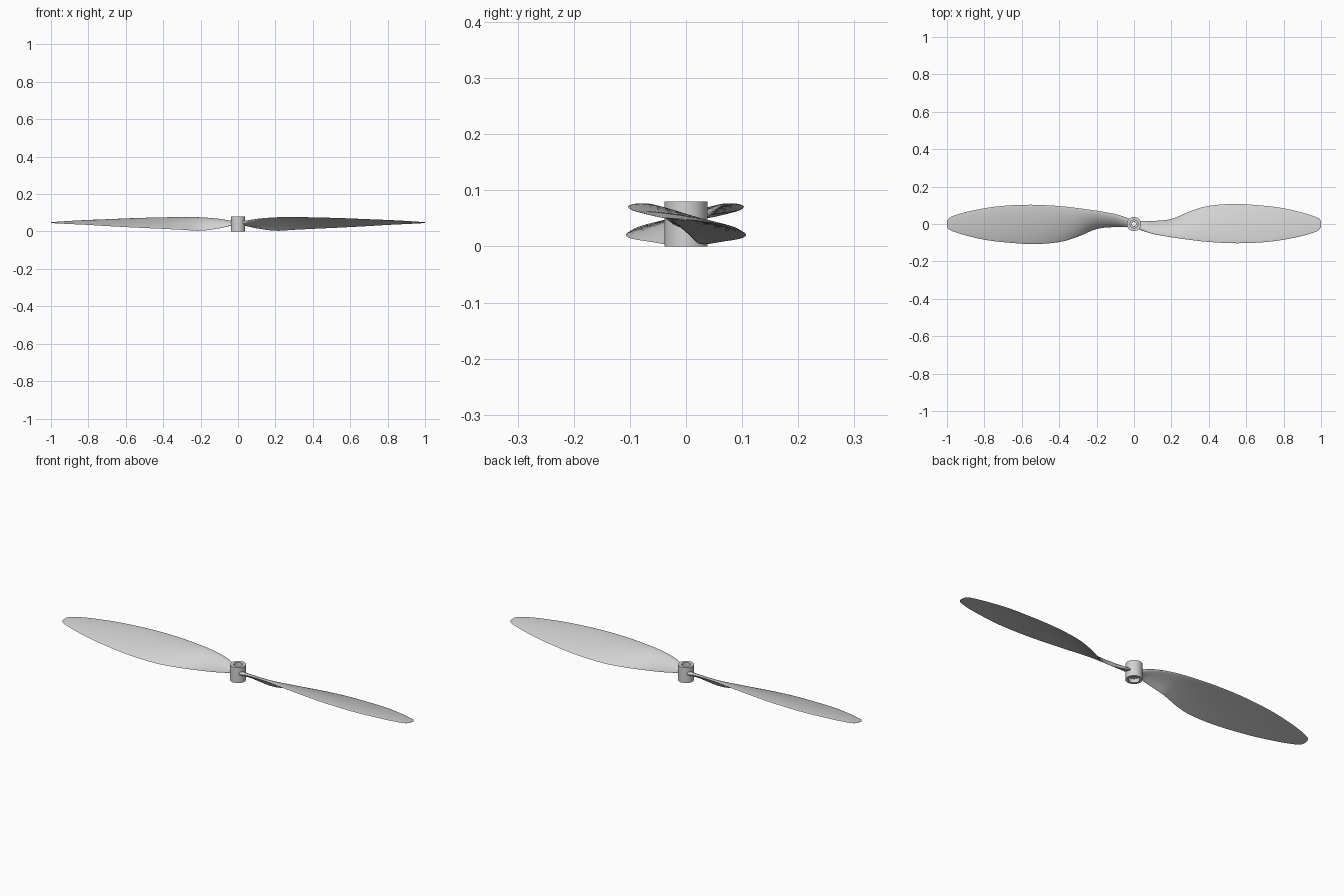
import bpy
import bmesh
import math
from mathutils import Vector

default_cube = bpy.data.objects.get("Cube")
if default_cube:
    bpy.data.objects.remove(default_cube, do_unlink=True)

grey = bpy.data.materials.new("light_grey_plastic")
grey.use_nodes = True
grey.diffuse_color = (0.65, 0.65, 0.65, 1)
grey.node_tree.nodes["Principled BSDF"].inputs["Base Color"].default_value = grey.diffuse_color

# Blade stations: span, leading y, leading z, trailing y, trailing z, thickness, camber
STATIONS = [
    (.024, -.028, .051, .017, .034, .020, .000),
    (.05, -.037, .056, .017, .029, .018, .002),
    (.10, -.053, .066, .016, .017, .015, .006),
    (.20, -.071, .075, .027, .004, .011, .011),
    (.30, -.085, .076, .068, .009, .009, .011),
    (.40, -.096, .075, .097, .014, .008, .009),
    (.55, -.103, .071, .107, .021, .007, .007),
    (.70, -.097, .065, .097, .029, .006, .005),
    (.80, -.084, .061, .084, .035, .005, .004),
    (.90, -.064, .056, .061, .040, .004, .002),
    (.96, -.046, .052, .042, .043, .003, .001),
    (.99, -.031, .050, .029, .045, .003, .000),
    (1.0, -.015, .049, .015, .046, .002, .000),
]
STEPS_PER_BAY = 5
CHORD_STEPS = 14


def slope(i, k):
    """Slope of column k along the span at station i."""
    a, b = STATIONS[max(i - 1, 0)], STATIONS[min(i + 1, len(STATIONS) - 1)]
    return (b[k] - a[k]) / (b[0] - a[0])


def smooth_stations():
    """Hermite curves through the stations."""
    rows = []
    for i in range(len(STATIONS) - 1):
        a, b = STATIONS[i], STATIONS[i + 1]
        length = b[0] - a[0]
        for step in range(STEPS_PER_BAY):
            t = step / STEPS_PER_BAY
            rise = t * t * (3 - 2 * t)
            start, end = t * (1 - t) ** 2 * length, t * t * (t - 1) * length
            row = [a[0] + t * length]
            for k in range(1, len(a)):
                row.append(a[k] + (b[k] - a[k]) * rise + start * slope(i, k) + end * slope(i + 1, k))
            rows.append(row)
    rows.append(STATIONS[-1])
    return rows


def section(row):
    """Closed, cambered aerofoil loop at one span position."""
    x, lead_y, lead_z, trail_y, trail_z, thick, camber = row
    lead, trail = Vector((x, lead_y, lead_z)), Vector((x, trail_y, trail_z))
    chord = (trail - lead).normalized()
    normal = Vector((0, -chord.z, chord.y))
    points = []
    for j in range(2 * CHORD_STEPS):
        angle = math.pi * j / CHORD_STEPS
        u = (1 - math.cos(angle)) / 2
        offset = camber * 4 * u * (1 - u) + thick / 2 * math.sin(angle) * (1.2 - 0.4 * u)
        points.append(lead.lerp(trail, u) + normal * offset)
    return points


def finish(name, bm):
    bmesh.ops.recalc_face_normals(bm, faces=bm.faces)
    mesh = bpy.data.meshes.new(name)
    bm.to_mesh(mesh)
    bm.free()
    mesh.materials.append(grey)
    obj = bpy.data.objects.new(name, mesh)
    bpy.context.collection.objects.link(obj)
    bpy.ops.object.select_all(action="DESELECT")
    obj.select_set(True)
    bpy.context.view_layer.objects.active = obj
    bpy.ops.object.shade_smooth_by_angle(angle=math.radians(40))
    return obj


def bridge(bm, first, second):
    for j in range(len(first)):
        k = (j + 1) % len(first)
        bm.faces.new((first[j], first[k], second[k], second[j]))


def make_blade(name, turn):
    bm = bmesh.new()
    loops = [[bm.verts.new(p) for p in section(row)] for row in smooth_stations()]
    for first, second in zip(loops, loops[1:]):
        bridge(bm, first, second)
    bm.faces.new(loops[0])
    bm.faces.new(loops[-1])
    blade = finish(name, bm)
    blade.rotation_euler.z = turn


def make_hub(profile, sides=48):
    """Revolve a closed radius and height profile around the shaft."""
    bm = bmesh.new()
    rings = []
    for radius, z in profile:
        angles = [math.tau * i / sides for i in range(sides)]
        rings.append([bm.verts.new((radius * math.cos(a), radius * math.sin(a), z)) for a in angles])
    for i in range(len(rings)):
        bridge(bm, rings[i], rings[(i + 1) % len(rings)])
    finish("hub", bm)


make_blade("left_blade", 0)
make_blade("right_blade", math.pi)

# Hub with a shaft hole and a wider recess at each end
make_hub([(.038, 0), (.038, .08), (.021, .08), (.021, .062),
          (.011, .062), (.011, .02), (.026, .02), (.026, 0)])
